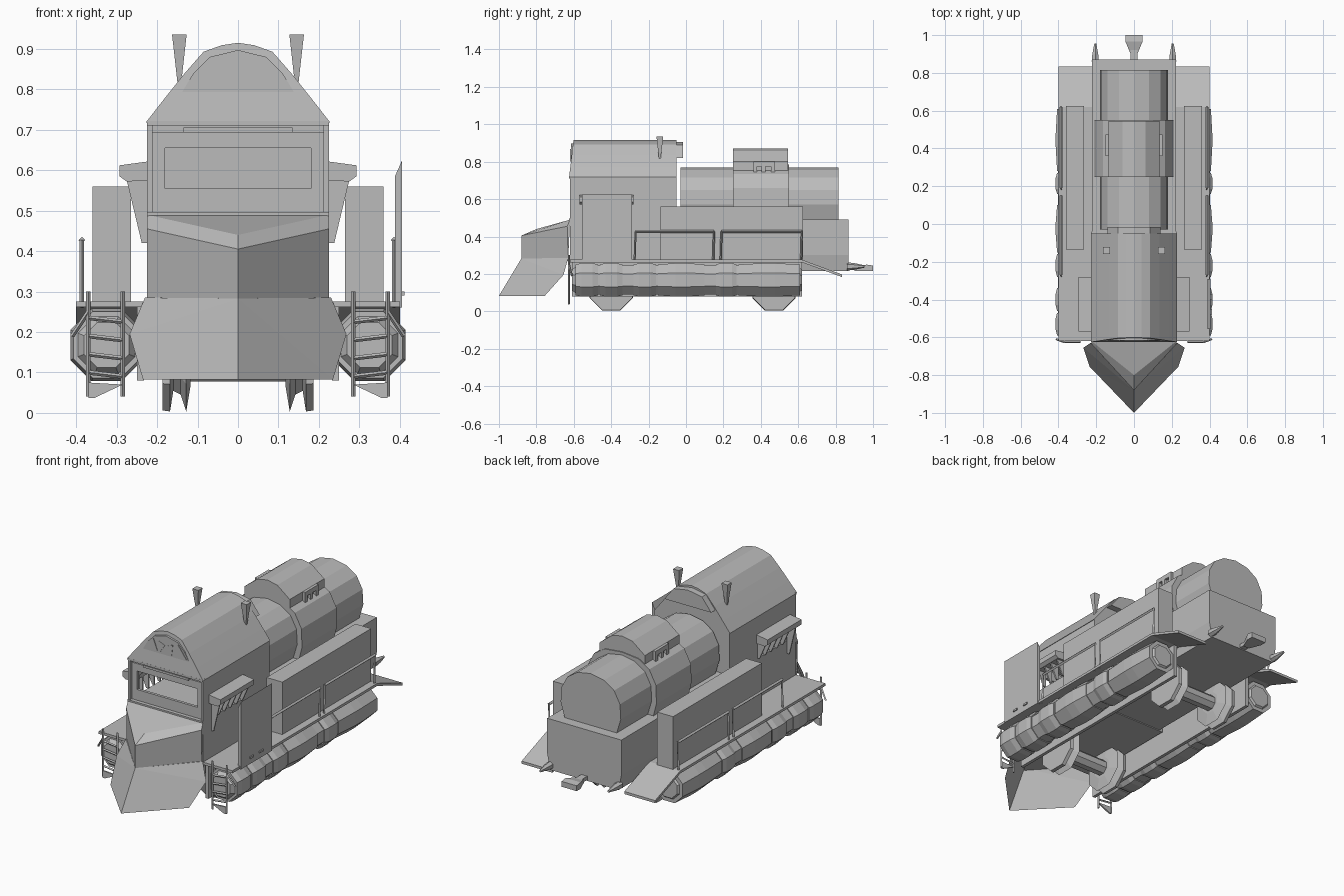
import bpy, bmesh, math
from mathutils import Vector

grey = bpy.data.materials.new("plain grey")
grey.diffuse_color = (0.5, 0.5, 0.5, 1)


def mesh(name, verts, faces):
    me = bpy.data.meshes.new(name)
    me.from_pydata(verts, [], faces)
    bm = bmesh.new()
    bm.from_mesh(me)
    bmesh.ops.recalc_face_normals(bm, faces=bm.faces)
    bm.to_mesh(me)
    bm.free()
    me.materials.append(grey)
    ob = bpy.data.objects.new(name, me)
    bpy.context.collection.objects.link(ob)
    return ob


def loft(name, rings, caps=True):
    n = len(rings[0])
    verts = [v for r in rings for v in r]
    faces = [(k*n+i, k*n+(i+1) % n, (k+1)*n+(i+1) % n, (k+1)*n+i)
             for k in range(len(rings)-1) for i in range(n)]
    if caps:
        faces += [tuple(range(n)), tuple(range(len(verts)-n, len(verts)))]
    return mesh(name, verts, faces)


def box(name, x0, x1, y0, y1, z0, z1):
    return loft(name, [[(x0, y0, z), (x1, y0, z), (x1, y1, z), (x0, y1, z)] for z in (z0, z1)])


def prism(name, prof, y0, y1):
    # profile in x,z pushed along y
    return loft(name, [[(x, y, z) for x, z in prof] for y in (y0, y1)])


def arch(name, half, y0, y1):
    # symmetric profile from its right half (bottom to top)
    return prism(name, half + [(-x, z) for x, z in reversed(half) if x > 0], y0, y1)


def lathe(name, axis, centre, steps, sides=8):
    rings = []
    for t, r in steps:
        ring = []
        for i in range(sides):
            a = 2*math.pi*(i+0.5)/sides
            c, s = r*math.cos(a), r*math.sin(a)
            p = (c, t, s) if axis == 'y' else (t, c, s)
            ring.append(tuple(Vector(p) + Vector(centre)))
        rings.append(ring)
    return loft(name, rings)


def rod(name, a, b, r=0.004):
    a, b = Vector(a), Vector(b)
    d = (b-a).normalized()
    u = d.orthogonal().normalized()
    v = d.cross(u)
    return loft(name, [[tuple(p+u*r*i+v*r*j) for i, j in ((-1, -1), (1, -1), (1, 1), (-1, 1))] for p in (a, b)])


# Main chassis, rear box and floor
box("cab_base", -0.225, 0.225, -0.62, -0.04, 0.21, 0.49)
loft("rear_body", [[(-w, -0.04, z), (w, -0.04, z), (w, 0.87, z), (-w, 0.87, z)]
                   for w, z in ((0.205, 0.215), (0.222, 0.30), (0.222, 0.49))])

# Boiler with its saddle and peaked dome
arch("boiler", [(0.15, 0.47), (0.18, 0.57), (0.175, 0.65), (0.14, 0.715), (0.08, 0.755), (0, 0.77)], -0.03, 0.815)
arch("boiler_saddle", [(0.19, 0.49), (0.208, 0.56), (0.205, 0.66), (0.165, 0.735), (0.10, 0.775), (0, 0.785)], 0.25, 0.55)
arch("dome_box", [(0.135, 0.68), (0.135, 0.80), (0.06, 0.858), (0, 0.87)], 0.25, 0.545)

# Hollow cab walls with front and side window openings
box("cab_back_wall", -0.225, 0.225, -0.07, -0.05, 0.49, 0.72)
box("window_sill", -0.212, 0.212, -0.605, -0.59, 0.49, 0.555)
box("window_head", -0.212, 0.212, -0.605, -0.59, 0.655, 0.695)
box("window_top_trim", -0.225, 0.225, -0.625, -0.60, 0.71, 0.722)
box("window_bottom_trim", -0.225, 0.225, -0.625, -0.60, 0.487, 0.497)
box("window_visor", -0.135, 0.135, -0.62, -0.59, 0.693, 0.705)
roof = [(0.228, 0.718), (0.185, 0.773), (0.135, 0.836), (0.085, 0.893), (0.04, 0.909), (0, 0.915)]
full = roof + [(-x, z) for x, z in reversed(roof) if x > 0]
loft("cab_roof", [[(x, -0.625+0.12*(z-0.718), z) for x, z in full], [(x, -0.05, z) for x, z in full]])
arch("roof_rear_lip", [(0.14, 0.82), (0.085, 0.89), (0, 0.905)], -0.06, -0.015)
arch("brow_plate", [(0.14, 0.79), (0.11, 0.84), (0.07, 0.88), (0, 0.897)], -0.616, -0.60)

# Wedge hood at the front
w, zt = 0.225, 0.49
mesh("front_hood",
     [(-w, -0.62, zt), (w, -0.62, zt), (0, -0.80, 0.44), (-w, -0.635, 0.455), (w, -0.635, 0.455),
      (0, -0.88, 0.405), (-w, -0.63, 0.27), (w, -0.63, 0.27), (0, -0.88, 0.27)],
     [(0, 1, 2), (0, 2, 5, 3), (1, 4, 5, 2), (3, 5, 8, 6), (4, 7, 8, 5), (0, 3, 6), (1, 7, 4), (6, 8, 7)])

# Plough blade, open underneath
mesh("plough",
     [(0, -0.88, 0.283), (0, -1, 0.083), (0.235, -0.755, 0.083), (0.268, -0.655, 0.195), (0.23, -0.63, 0.285),
      (-0.235, -0.755, 0.083), (-0.268, -0.655, 0.195), (-0.23, -0.63, 0.285)],
     [(0, 1, 2), (0, 2, 3), (0, 3, 4), (0, 5, 1), (0, 6, 5), (0, 7, 6), (0, 4, 7)])

# Axles
for y in (-0.40, 0.47):
    lathe("axle", 'x', (0, y, 0.117), [(-0.17, 0.042), (0.17, 0.042)])

# Rear coupler
box("coupler_bar", -0.018, 0.018, 0.86, 0.96, 0.22, 0.24)
loft("coupler_head", [[(-h, y, 0.216), (h, y, 0.216), (h, y, z), (-h, y, z)]
                      for h, y, z in ((0.018, 0.90, 0.235), (0.045, 0.965, 0.25), (0.045, 1.0, 0.245))])

for s in (-1, 1):
    def sbox(name, x0, x1, *r):
        return box(name, s*x0, s*x1, *r)

    # Cab side: wall pieces around the side window
    sbox("cab_side_front", 0.212, 0.225, -0.62, -0.54, 0.49, 0.72)
    sbox("cab_side_rear", 0.212, 0.225, -0.29, -0.05, 0.49, 0.72)
    sbox("cab_side_top", 0.212, 0.225, -0.54, -0.29, 0.60, 0.72)
    sbox("window_post", 0.18, 0.212, -0.605, -0.59, 0.555, 0.655)
    # Awning and tapered slats
    prism("awning", [(s*0.22, 0.575), (s*0.275, 0.572), (s*0.293, 0.585), (s*0.293, 0.612), (s*0.22, 0.622)],
          -0.57, -0.28)
    prism("awning_bracket", [(s*0.222, 0.575), (s*0.275, 0.575), (s*0.238, 0.42), (s*0.222, 0.42)], -0.55, -0.543)
    for i in range(1, 6):
        y = -0.55 + i*0.05
        prism("window_slat", [(s*0.222, 0.575), (s*0.272, 0.575), (s*0.235, 0.49), (s*0.222, 0.49)], y, y+0.008)
    # Triangular lamps on the brow
    prism("brow_lamp", [(s*0.05, 0.805), (s*0.125, 0.80), (s*0.075, 0.868)], -0.619, -0.612)
    prism("brow_notch", [(s*0.006, 0.845), (s*0.035, 0.80), (s*0.042, 0.86)], -0.618, -0.612)
    # Horns
    loft("horn", [[(s*0.145+i*h, -0.14+j*h, z) for i, j in ((-1, -1), (1, -1), (1, 1), (-1, 1))]
                  for h, z in ((0.004, 0.81), (0.018, 0.935))])
    # Side tank and its handrails
    sbox("side_tank", 0.265, 0.36, -0.135, 0.625, 0.27, 0.56)
    for y0, y1 in ((-0.27, 0.15), (0.19, 0.62)):
        x = s*0.386
        rod("handrail", (x, y0, 0.427), (x, y1, 0.427), 0.006)
        rod("rail_post", (x, y0, 0.427), (x, y0-0.005, 0.26))
        rod("rail_post", (x, y1, 0.427), (x, y1-0.005, 0.26))
    # Running board with drooping rear flap
    loft("running_board", [[(s*0.215, y, z), (s*0.40, y, z), (s*0.40, y, z+0.014), (s*0.215, y, z+0.014)]
                           for y, z in ((-0.62, 0.262), (0.62, 0.262), (0.835, 0.183))])
    sbox("inner_guard", 0.232, 0.25, -0.61, 0.62, 0.08, 0.265)
    # Segmented side roller: a core with three pairs of bulging wraps
    lathe("roller_core", 'y', (s*0.325, 0, 0.168), [(-0.61, 0.06), (-0.58, 0.084), (0.59, 0.084), (0.62, 0.06)])
    for y0, y1 in ((-0.59, -0.47), (-0.46, -0.34), (-0.28, -0.16), (-0.15, 0.10), (0.16, 0.27), (0.28, 0.61)):
        m = (y0+y1)/2
        lathe("roller_wrap", 'y', (s*0.325, 0, 0.168), [(y0, 0.089), (m-0.03, 0.097), (m+0.03, 0.097), (y1, 0.089)])
    # Front ladder
    for x in (0.285, 0.37):
        rod("ladder_post", (s*x, -0.625, 0.04), (s*x, -0.625, 0.30))
    for z in (0.09, 0.135, 0.18, 0.225):
        rod("ladder_rung", (s*0.285, -0.625, z), (s*0.37, -0.625, z+0.01))
    rod("ladder_brace", (s*0.37, -0.625, 0.25), (s*0.41, -0.61, 0.19))
    prism("step_plate", [(s*0.285, 0.07), (s*0.37, 0.075), (s*0.37, 0.037), (s*0.355, 0.037)], -0.63, -0.622)
    # Clamp on the dome side
    sbox("clamp_bar", 0.12, 0.15, 0.36, 0.475, 0.775, 0.80)
    for y in (0.36, 0.405, 0.455):
        sbox("clamp_prong", 0.13, 0.15, y, y+0.02, 0.735, 0.78)
    # Double-flanged wheels
    for y in (-0.40, 0.47):
        lathe("wheel", 'x', (0, y, 0.119),
              [(s*0.118, 0.06), (s*0.128, 0.125), (s*0.142, 0.08), (s*0.16, 0.07), (s*0.168, 0.125),
               (s*0.187, 0.122)])
    # Rear buffers
    lathe("buffer", 'y', (s*0.205, 0, 0.24), [(0.86, 0.022), (0.90, 0.018), (0.955, 0.006)], 6)

# Tall side plate on the right only
prism("side_plate", [(0.388, 0.26), (0.406, 0.26), (0.406, 0.625), (0.388, 0.585)], -0.555, -0.29)
for y in (-0.48, -0.40):
    box("plate_catch", 0.40, 0.412, y, y+0.03, 0.29, 0.30)
